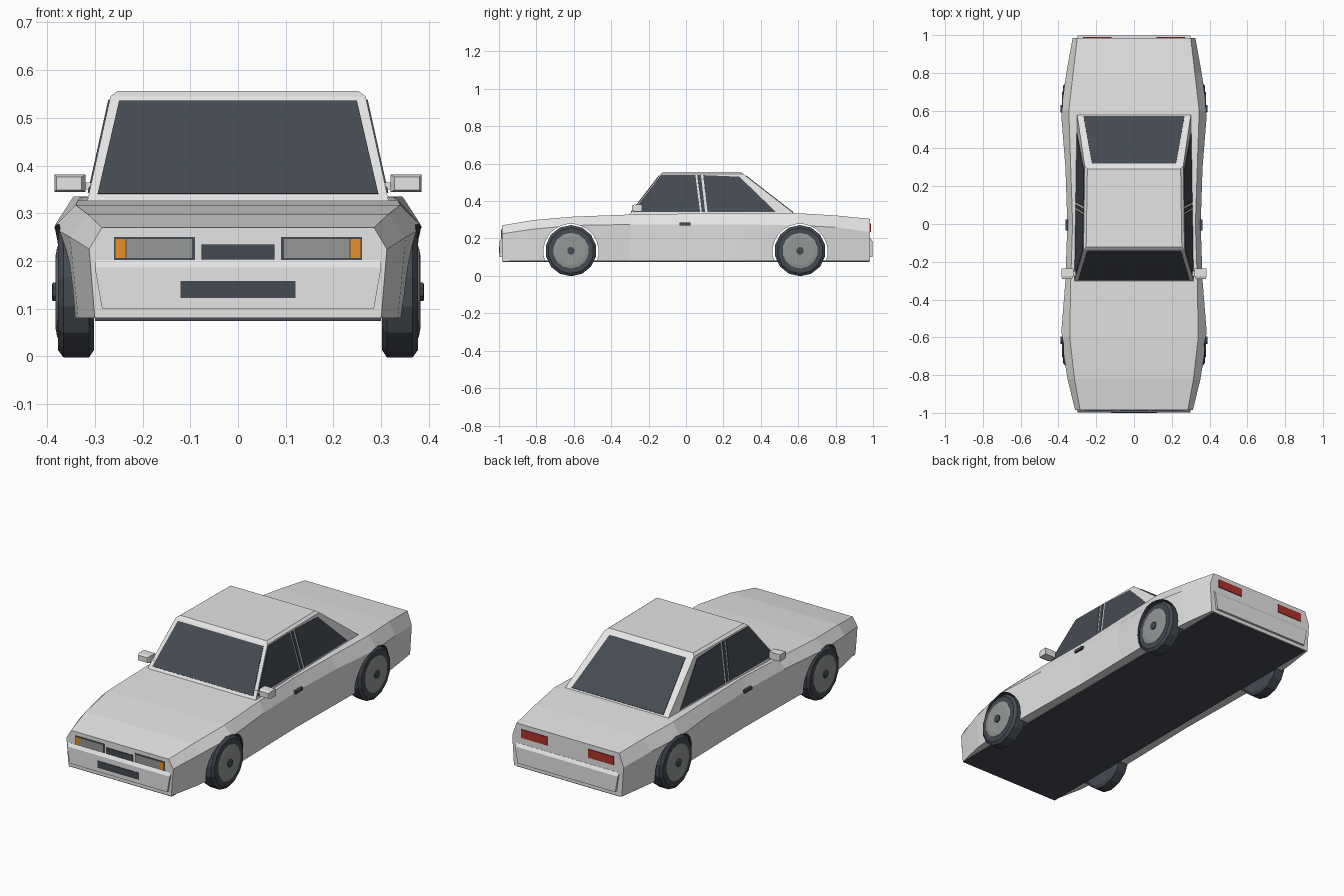
import bpy, bmesh
from math import sin, cos, pi
from mathutils import Vector

if "Cube" in bpy.data.objects:
    bpy.data.objects.remove(bpy.data.objects["Cube"])


def material(name, *rgb):
    m = bpy.data.materials.new(name)
    m.use_nodes = True
    m.diffuse_color = (*rgb, 1)
    m.node_tree.nodes["Principled BSDF"].inputs["Base Color"].default_value = (*rgb, 1)
    return m


PAINT = material("light grey paint", .78, .78, .78)
DARK = material("dark glass and rubber", .06, .07, .085)
METAL = material("mid grey metal", .3, .31, .31)
ORANGE = material("orange lens", .8, .28, .02)
RED = material("red lens", .43, .033, .023)


def loft(name, rings, mat):
    """Skin a list of matching point rings and cap both ends."""
    bm = bmesh.new()
    loops = [[bm.verts.new(p) for p in ring] for ring in rings]
    n = len(loops[0])
    for a, b in zip(loops, loops[1:]):
        for i in range(n):
            j = (i + 1) % n
            bm.faces.new((a[i], a[j], b[j], b[i]))
    bm.faces.new(loops[0])
    bm.faces.new(loops[-1])
    bmesh.ops.recalc_face_normals(bm, faces=bm.faces)
    mesh = bpy.data.meshes.new(name)
    bm.to_mesh(mesh)
    bm.free()
    ob = bpy.data.objects.new(name, mesh)
    bpy.context.scene.collection.objects.link(ob)
    mesh.materials.append(mat)
    return ob


def rect_y(y, x0, x1, z0, z1):
    return [(x0, y, z0), (x1, y, z0), (x1, y, z1), (x0, y, z1)]


def box(name, x0, x1, y0, y1, z0, z1, mat):
    return loft(name, [rect_y(y0, x0, x1, z0, z1), rect_y(y1, x0, x1, z0, z1)], mat)


def plate(name, points, outward, mat, rise=.003):
    """Thin panel sitting on a sloping surface."""
    pts = [Vector(p) for p in points]
    n = (pts[1] - pts[0]).cross(pts[2] - pts[0]).normalized()
    if n.dot(Vector(outward)) < 0:
        n = -n
    return loft(name, [[p - n * .002 for p in pts], [p + n * rise for p in pts]], mat)


def lathe(name, centre, side, profile, mat, sides=14):
    """Turn (x, radius) pairs around an axle."""
    cy, cz = centre
    angles = [2 * pi * (i + .5) / sides for i in range(sides)]
    return loft(name, [[(side * x, cy + r * cos(a), cz + r * sin(a)) for a in angles]
                       for x, r in profile], mat)


# Lower body: y, sill half width, waist half width, waist z, shoulder half width, shoulder z
SECTIONS = [
    (-.985, .3, .312, .225, .285, .27),
    (-.82, .335, .352, .25, .315, .298),
    (-.6, .355, .387, .27, .34, .317),
    (-.3, .35, .363, .275, .335, .328),
    (0, .345, .353, .275, .325, .333),
    (.3, .35, .363, .275, .335, .335),
    (.6, .355, .387, .27, .345, .335),
    (.8, .34, .358, .26, .322, .323),
    (.985, .315, .325, .235, .3, .305),
]
rings = []
for y, xb, xw, zw, xs, zs in SECTIONS:
    half = [(xb, .08), (xw, zw), (xs, zs)]
    rings.append([(x, y, z) for x, z in half] + [(-x, y, z) for x, z in reversed(half)])
body = loft("body", rings, PAINT)
body.data.materials.append(DARK)

# Wheel arches cut through the body
AXLES = {"front": -.615, "rear": .61}
for end, y in AXLES.items():
    cutter = lathe("arch_cutter", (y, .13), 1, [(-.5, .148), (.5, .148)], PAINT, 24)
    cutter.data.materials.append(DARK)
    for f in cutter.data.polygons:
        f.material_index = 1
    mod = body.modifiers.new("arch", 'BOOLEAN')
    mod.operation = 'DIFFERENCE'
    mod.solver = 'EXACT'
    mod.object = cutter
    bpy.context.view_layer.objects.active = body
    bpy.ops.object.modifier_apply(modifier=mod.name)
    bpy.data.objects.remove(cutter)

box("floor", -.3, .3, -.98, .98, .074, .082, DARK)

# Cabin: planes of the side, windscreen and rear window
BELT, EAVE, ROOF = .325, .545, .556


def side_x(y, z):
    return .316 - .21 * (z - BELT) - .015 * (y + .3)


def screen_y(z):
    return -.305 + .77 * (z - BELT)


def rear_y(z):
    return .59 - 1.29 * (z - BELT)


def cabin_ring(z, inset=0, plane_z=None):
    h = plane_z or z
    f, r = screen_y(h) + inset, rear_y(h) - inset
    xf, xr = side_x(f, h) - inset, side_x(r, h) - inset
    return [(xf, f, z), (xr, r, z), (-xr, r, z), (-xf, f, z)]


loft("cabin", [cabin_ring(BELT - .02, 0, BELT), cabin_ring(BELT), cabin_ring(EAVE),
               cabin_ring(ROOF, .014, EAVE)], PAINT)

# Windscreen and rear window
for name, plane, way, low, high in (("windscreen", screen_y, -1, .294, .249),
                                    ("rear_window", rear_y, 1, .268, .222)):
    z0, z1 = .34, .535
    plate(name, [(-low, plane(z0), z0), (low, plane(z0), z0),
                 (high, plane(z1), z1), (-high, plane(z1), z1)], (0, way, .5), DARK)

# Side windows and centre pillar strip, as (y, z) outlines
SIDE_GLASS = {
    "front_side_window": [(-.285, .342), (.075, .342), (.05, .538), (-.135, .538)],
    "pillar_strip": [(.085, .342), (.102, .342), (.08, .538), (.06, .538)],
    "rear_side_window": [(.115, .342), (.48, .342), (.285, .53), (.092, .538)],
}
for tag, s in (("left", 1), ("right", -1)):
    for name, outline in SIDE_GLASS.items():
        plate(f"{tag}_{name}", [(s * side_x(y, z), y, z) for y, z in outline], (s, 0, 0), DARK)

    # Door mirror, handle and lock
    loft(f"{tag}_mirror", [rect_y(-.29, s * .328, s * .38, .349, .376),
                           rect_y(-.275, s * .32, s * .385, .345, .381),
                           rect_y(-.235, s * .32, s * .385, .345, .381)], PAINT)
    box(f"{tag}_mirror_stalk", s * .295, s * .325, -.275, -.25, .35, .365, PAINT)
    box(f"{tag}_door_handle", s * .345, s * .363, -.035, .025, .27, .285, DARK)

    # Wheels
    for end, y in AXLES.items():
        hub = (y, .135)
        lathe(f"{end}_{tag}_tyre", hub, s, [(.302, .122), (.312, .137), (.366, .137),
                                            (.377, .122), (.377, .09)], DARK)
        lathe(f"{end}_{tag}_rim", hub, s, [(.37, .095), (.379, .095), (.382, .078)], METAL)
        lathe(f"{end}_{tag}_hub", hub, s, [(.37, .021), (.388, .021), (.39, .016)], DARK, 8)

    # Head lamps, indicators and tail lamps
    front, back = -.985, .985
    box(f"{tag}_lamp_frame", s * .09, s * .26, front - .002, front + .004, .202, .25, DARK)
    box(f"{tag}_head_lamp", s * .096, s * .234, front - .005, front, .206, .246, METAL)
    box(f"{tag}_indicator", s * .236, s * .257, front - .005, front, .206, .246, ORANGE)
    box(f"{tag}_tail_lamp", s * .12, s * .27, back - .004, back + .004, .235, .28, RED)

# Bumpers, grille and lower intake
for name, s in (("front_bumper", -1), ("rear_bumper", 1)):
    loft(name, [[(-.285, s * y, .1), (.285, s * y, .1), (.3, s * y, top), (-.3, s * y, top)]
                for y, top in ((.97, .202), (.986, .202), (.997, .186))], PAINT)
box("grille", -.077, .077, -.99, -.98, .203, .235, DARK)
box("lower_intake", -.121, .121, -1, -.992, .122, .158, DARK)
